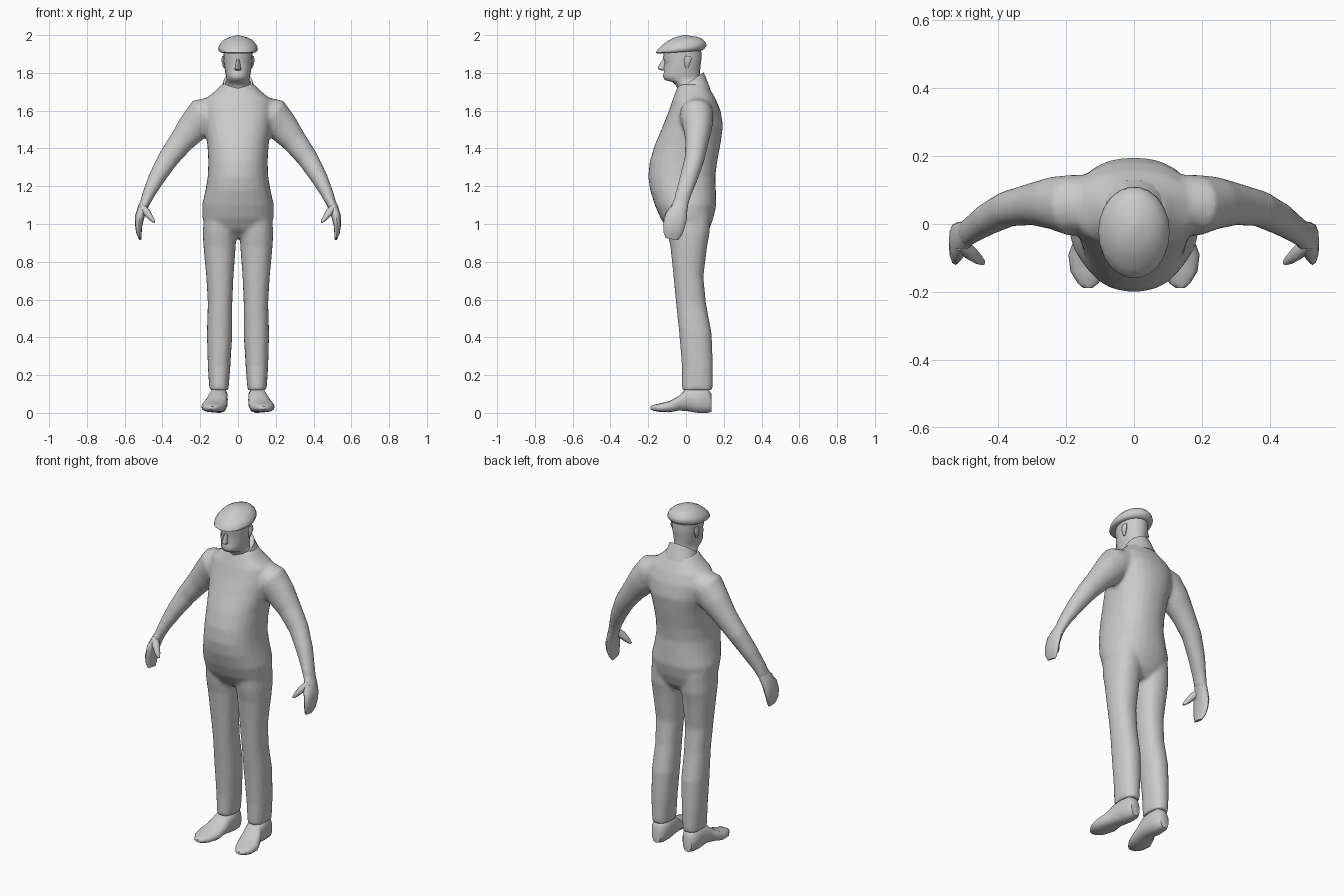
import bpy, bmesh, math
from mathutils import Vector

grey = bpy.data.materials.new("plain_grey")
grey.diffuse_color = (0.6, 0.6, 0.6, 1)


def ring(bm, c, u, v, n=20, p=2.3):
    """Superellipse ring around c, spanned by half-axes u and v."""
    vs = []
    for i in range(n):
        a = 2 * math.pi * i / n
        ca, sa = math.cos(a), math.sin(a)
        k = (abs(ca) ** p + abs(sa) ** p) ** (-1 / p)
        vs.append(bm.verts.new(Vector(c) + k * (ca * Vector(u) + sa * Vector(v))))
    return vs


def skin(bm, rings, caps=True):
    """Bridge rings in order and close the ends."""
    for a, b in zip(rings, rings[1:]):
        for i in range(len(a)):
            j = (i + 1) % len(a)
            bm.faces.new((a[i], a[j], b[j], b[i]))
    if caps:
        bm.faces.new(rings[0][::-1])
        bm.faces.new(rings[-1])


def upright(bm, rows, n=20, p=2.3):
    """Loft of level sections: z, x min, x max, y front, y back."""
    skin(bm, [ring(bm, ((x0 + x1) / 2, (y0 + y1) / 2, z), ((x1 - x0) / 2, 0, 0),
                   (0, (y1 - y0) / 2, 0), n, p) for z, x0, x1, y0, y1 in rows])


def limb(bm, rows, s, n=14, p=2.1):
    """Loft along a path: x, y, z, half thickness, half depth."""
    pts = [Vector((s * r[0], r[1], r[2])) for r in rows]
    rings = []
    for i, r in enumerate(rows):
        d = (pts[min(i + 1, len(pts) - 1)] - pts[max(i - 1, 0)]).normalized()
        u = Vector((0, 1, 0)).cross(d).normalized()
        rings.append(ring(bm, pts[i], u * r[3], d.cross(u) * r[4], n, p))
    skin(bm, rings)


def finish(name, bm, angle=50):
    bmesh.ops.recalc_face_normals(bm, faces=bm.faces)
    me = bpy.data.meshes.new(name)
    bm.to_mesh(me)
    bm.free()
    ob = bpy.data.objects.new(name, me)
    bpy.context.collection.objects.link(ob)
    me.materials.append(grey)
    bpy.ops.object.select_all(action='DESELECT')
    ob.select_set(True)
    bpy.context.view_layer.objects.active = ob
    bpy.ops.object.shade_smooth_by_angle(angle=math.radians(angle))
    return ob


# Body: torso, arms and legs fused into one smooth skin
bm = bmesh.new()
torso = [(0.925, .09, -.04, .085), (0.97, .165, -.095, .122), (1.03, .188, -.135, .145),
         (1.1, .19, -.165, .16), (1.18, .172, -.19, .158), (1.25, .16, -.2, .155),
         (1.33, .157, -.192, .165), (1.42, .162, -.165, .182), (1.52, .178, -.122, .196),
         (1.6, .187, -.09, .183), (1.66, .175, -.07, .158), (1.70, .125, -.055, .135),
         (1.74, .085, -.04, .112)]
upright(bm, [(z, -w, w, f, b) for z, w, f, b in torso], 28)
leg = [(1.06, .01, .18, -.11, .13), (0.95, .008, .187, -.098, .125), (0.88, .012, .183, -.083, .112),
       (0.72, .024, .168, -.066, .092), (0.58, .030, .160, -.053, .106), (0.42, .030, .165, -.036, .136),
       (0.25, .040, .160, -.022, .143), (0.12, .050, .152, -.022, .142)]
arm = [(.11, .06, 1.60, .08, .085), (.185, .055, 1.572, .098, .09), (.235, .062, 1.515, .085, .078),
       (.30, .058, 1.437, .067, .062), (.37, .045, 1.345, .056, .053), (.43, .015, 1.245, .045, .048),
       (.475, -.015, 1.155, .033, .042), (.497, -.03, 1.10, .026, .042)]
for s in (-1, 1):
    upright(bm, [(z, s * a, s * b, f, k) for z, a, b, f, k in leg], 18)
    limb(bm, arm, s, 18)
body = finish("body", bm, 180)
fuse = body.modifiers.new("fuse", 'REMESH')
fuse.mode, fuse.voxel_size, fuse.use_smooth_shade = 'VOXEL', 0.011, True
soft = body.modifiers.new("soften", 'SMOOTH')
soft.factor, soft.iterations = 0.5, 5

for s, side in ((-1, "right"), (1, "left")):
    # Hand: mitten of closed fingers plus a thumb
    bm = bmesh.new()
    limb(bm, [(.482, -.02, 1.135, .026, .037), (.505, -.035, 1.085, .026, .044),
              (.520, -.052, 1.04, .025, .058), (.526, -.064, 0.99, .019, .058),
              (.524, -.070, 0.95, .014, .050), (.518, -.075, 0.921, .007, .034)], s, 12)
    limb(bm, [(.508, -.06, 1.09, .018, .022), (.482, -.085, 1.06, .020, .022),
              (.460, -.103, 1.03, .014, .016), (.443, -.114, 1.01, .006, .008)], s, 8)
    finish(side + "_hand", bm)

    # Shoe: sections from heel to toe, y, x min, x max, z min, z max
    bm = bmesh.new()
    rows = [(.135, .075, .130, .005, .10), (.115, .058, .145, 0, .13), (.06, .054, .150, 0, .14),
            (.0, .054, .155, .010, .13), (-.04, .056, .175, .012, .088), (-.09, .062, .193, .003, .062),
            (-.14, .080, .187, .005, .050), (-.175, .105, .165, .012, .042), (-.188, .122, .150, .019, .034)]
    skin(bm, [ring(bm, (s * (a + b) / 2, y, (l + h) / 2), ((b - a) / 2, 0, 0),
                   (0, 0, (h - l) / 2), 14, 2.8) for y, a, b, l, h in rows])
    finish(side + "_shoe", bm)

    # Ear
    bm = bmesh.new()
    upright(bm, [(1.825, s * .068, s * .076, -.002, .012), (1.845, s * .066, s * .084, -.008, .02),
                 (1.87, s * .066, s * .088, -.01, .03), (1.89, s * .066, s * .084, -.004, .026)], 8)
    finish(side + "_ear", bm)

# Head with neck, chin, mouth and brow
bm = bmesh.new()
head = [(1.66, .075, -.045, .10), (1.725, .068, -.048, .085), (1.752, .066, -.072, .078),
        (1.762, .060, -.112, .076), (1.785, .064, -.124, .074), (1.80, .067, -.117, .074),
        (1.83, .072, -.119, .076), (1.858, .075, -.113, .08), (1.878, .077, -.122, .082),
        (1.93, .076, -.115, .08)]
upright(bm, [(z, -w, w, f, b) for z, w, f, b in head], 20, 2.1)
finish("head", bm, 60)

# Nose
bm = bmesh.new()
upright(bm, [(1.812, -.011, .011, -.128, -.10), (1.82, -.018, .018, -.147, -.10),
             (1.832, -.014, .014, -.150, -.10), (1.872, -.008, .008, -.122, -.10)], 8)
finish("nose", bm)

# Collar: sections tilt so the back stands higher than the front
bm = bmesh.new()
skin(bm, [ring(bm, (0, y, z), (w, 0, 0), (0, d, t), 18, 2.1) for y, z, w, d, t in
          ((.035, 1.685, .112, .095, .03), (.027, 1.725, .086, .082, .045),
           (.020, 1.752, .077, .074, .052), (.020, 1.75, .066, .064, .045))])
finish("collar", bm)

# Flat cap: tilted sections with the brim at the front and a crown button
bm = bmesh.new()
cap = [(1.913, .070, -.115, .075, .006), (1.910, .094, -.150, .086, .008), (1.917, .103, -.160, .098, .010),
       (1.932, .105, -.153, .110, .010), (1.952, .096, -.132, .106, .009), (1.974, .076, -.100, .088, .006),
       (1.988, .050, -.068, .060, .003), (1.995, .022, -.035, .025, 0), (2.0, .006, -.012, .004, 0)]
skin(bm, [ring(bm, (0, (f + b) / 2, z), (w, 0, 0), (0, (b - f) / 2, t), 22, 2.0) for z, w, f, b, t in cap])
finish("flat_cap", bm, 70)
